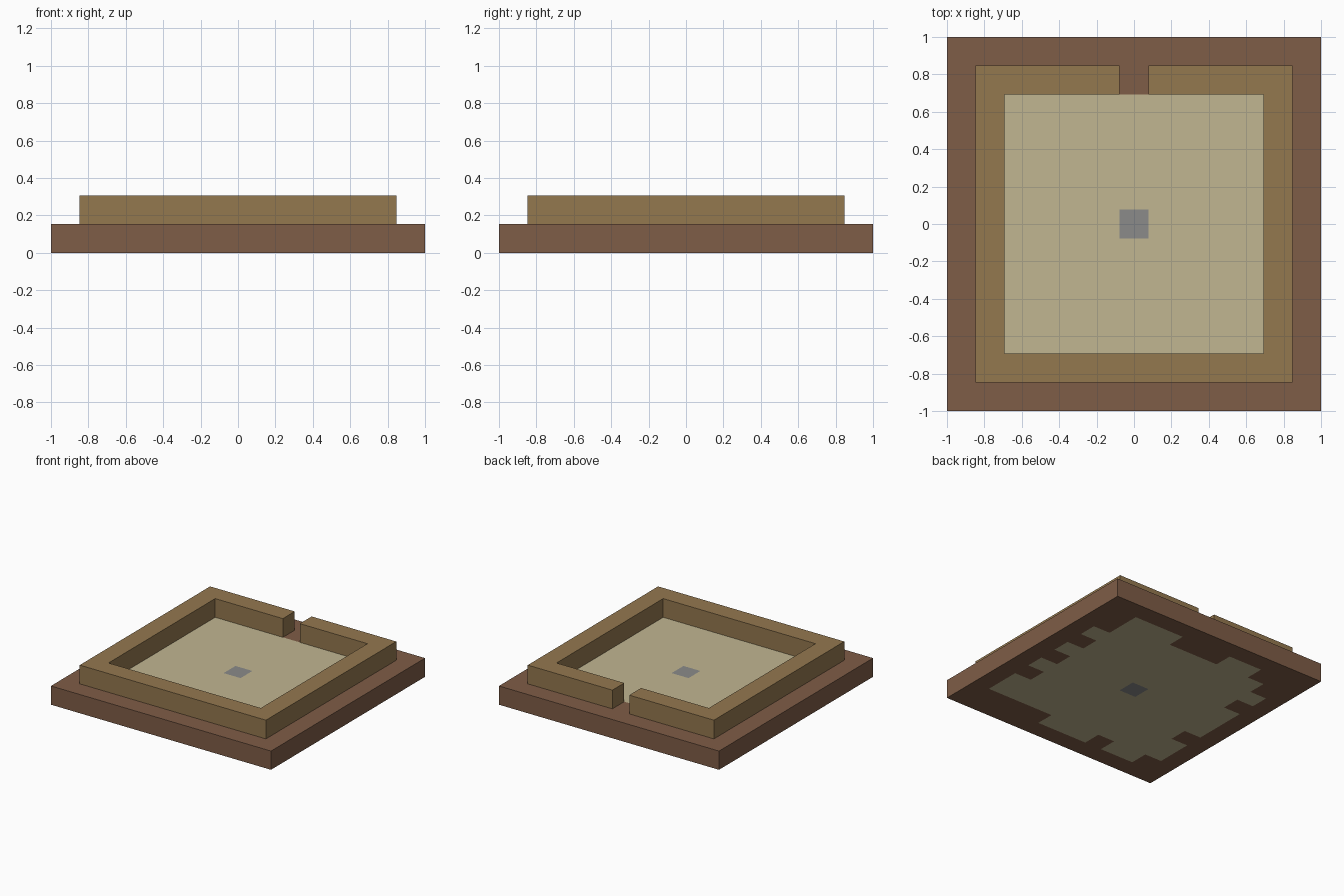
import bpy
import bmesh

if "Cube" in bpy.data.objects:
    bpy.data.objects.remove(bpy.data.objects["Cube"])

N = 13            # cells along each side
U = 2 / N         # cell size
MID = N // 2


def material(name, rgb):
    linear = [((c / 255 + 0.055) / 1.055) ** 2.4 for c in rgb] + [1]
    m = bpy.data.materials.new(name)
    m.use_nodes = True
    m.diffuse_color = linear
    m.node_tree.nodes["Principled BSDF"].inputs["Base Color"].default_value = linear
    return m


soil = material("brown soil", (127, 93, 71))
sand = material("pale sand", (193, 182, 145))
stone = material("grey stone", (139, 139, 138))
wood = material("tan wall", (148, 120, 79))


def add_object(name, bm, mats):
    bmesh.ops.recalc_face_normals(bm, faces=bm.faces)
    mesh = bpy.data.meshes.new(name)
    bm.to_mesh(mesh)
    bm.free()
    for m in mats:
        mesh.materials.append(m)
    obj = bpy.data.objects.new(name, mesh)
    bpy.context.collection.objects.link(obj)
    return obj


# Sandy cells hidden under the wall, which show only on the underside
UNDER_WALL = {(11, j) for j in (2, 3, 5, 7, 9)}
UNDER_WALL |= {(1, j) for j in (2, 3, 5, 6, 7, 9)}
UNDER_WALL |= {(i, 11) for i in (3, 4, 8, 9, 10)}
UNDER_WALL |= {(i, 1) for i in (2, 3, 5, 6, 7)}


def cell_material(i, j):
    if i == j == MID:
        return 2
    inside = 2 <= i <= N - 3 and 2 <= j <= N - 3
    return 1 if inside or (i, j) in UNDER_WALL else 0


# Ground slab: two cell grids joined around the rim
bm = bmesh.new()
for z in (0, U):
    grid = bmesh.ops.create_grid(bm, x_segments=N, y_segments=N, size=1)
    bmesh.ops.translate(bm, verts=grid["verts"], vec=(0, 0, z))
for f in bm.faces:
    c = f.calc_center_median()
    f.material_index = cell_material(int((c.x + 1) / U), int((c.y + 1) / U))
rim = [e for e in bm.edges if e.is_boundary]
for f in bmesh.ops.bridge_loops(bm, edges=rim)["faces"]:
    f.material_index = 0
add_object("ground_slab", bm, [soil, sand, stone])

# Wall ring with a doorway in the back, extruded from its half outline
outer, inner, door = 5.5 * U, 4.5 * U, 0.5 * U
half = [(door, outer), (outer, outer), (outer, -outer),
        (0, -outer), (0, -inner), (inner, -inner), (inner, inner), (door, inner)]
bm = bmesh.new()
face = bm.faces.new([bm.verts.new((x, y, U)) for x, y in half])
top = bmesh.ops.extrude_discrete_faces(bm, faces=[face])["faces"][0]
bm.faces.new([bm.verts.new((x, y, U)) for x, y in reversed(half)])
bmesh.ops.translate(bm, verts=top.verts, vec=(0, 0, U))
bmesh.ops.remove_doubles(bm, verts=bm.verts, dist=0.0001)
seam = [f for f in bm.faces if all(abs(v.co.x) < 0.001 for v in f.verts)]
bmesh.ops.delete(bm, geom=seam, context="FACES_ONLY")
wall = add_object("enclosure_wall", bm, [wood])
mirror = wall.modifiers.new("mirror", "MIRROR")
mirror.use_clip = True
